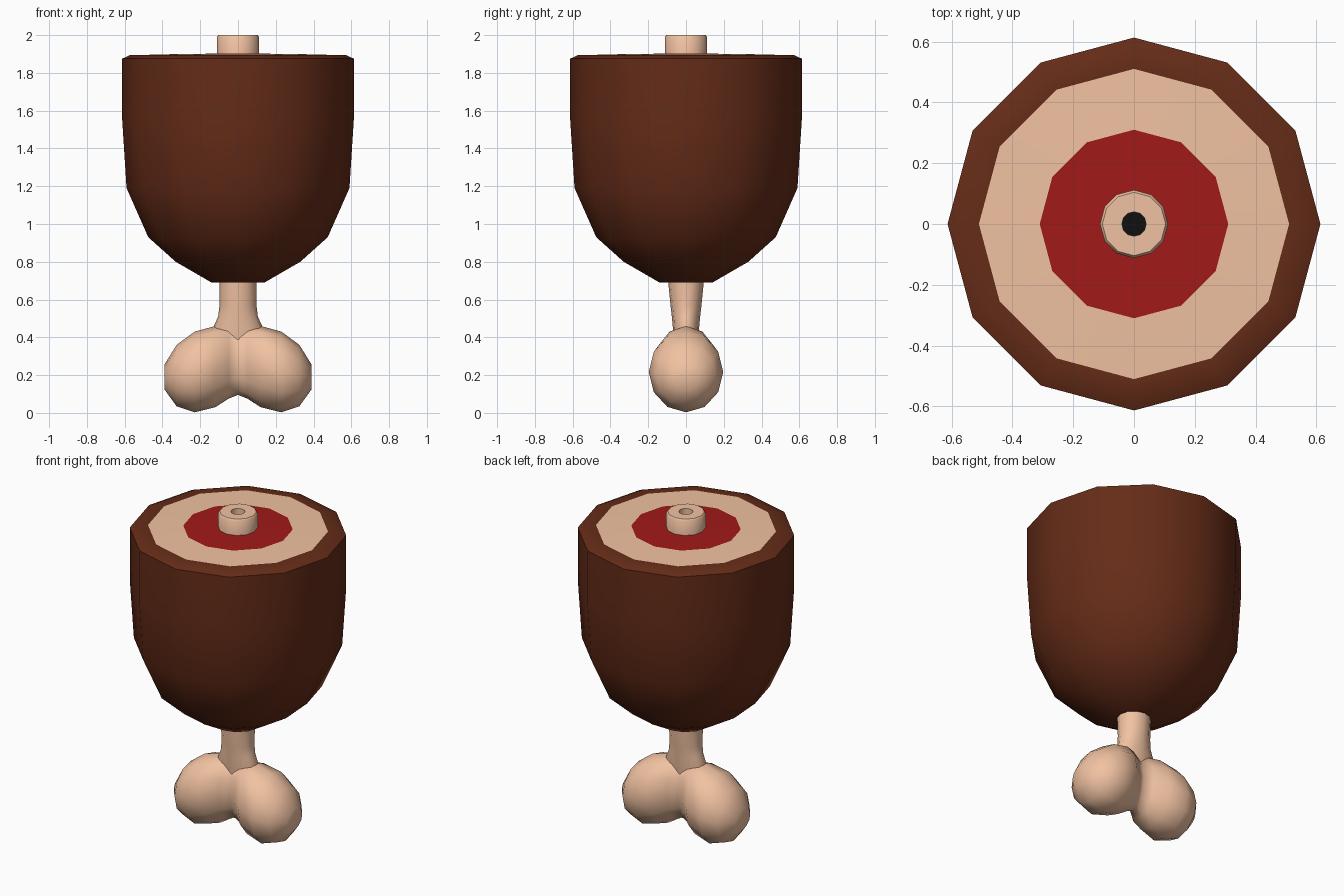
import bpy, bmesh, math
from mathutils import Vector

if "Cube" in bpy.data.objects:
    bpy.data.objects.remove(bpy.data.objects["Cube"])

N = 12


def material(name, rgb):
    m = bpy.data.materials.new(name)
    m.diffuse_color = (*rgb, 1)
    m.use_nodes = True
    m.node_tree.nodes["Principled BSDF"].inputs["Base Color"].default_value = m.diffuse_color
    return m


def loft(name, rings, mat, cap_start=False, cap_end=False, angle=50):
    """Bridge a list of closed point rings into one smooth-shaded mesh."""
    bm = bmesh.new()
    loops = [[bm.verts.new(p) for p in ring] for ring in rings]
    for a, b in zip(loops, loops[1:]):
        for i in range(N):
            j = (i + 1) % N
            bm.faces.new((a[i], a[j], b[j], b[i]))
    if cap_start:
        bm.faces.new(loops[0][::-1])
    if cap_end:
        bm.faces.new(loops[-1])
    mesh = bpy.data.meshes.new(name)
    bm.to_mesh(mesh)
    bm.free()
    ob = bpy.data.objects.new(name, mesh)
    bpy.context.collection.objects.link(ob)
    mesh.materials.append(mat)
    bpy.ops.object.select_all(action='DESELECT')
    ob.select_set(True)
    bpy.context.view_layer.objects.active = ob
    bpy.ops.object.shade_smooth_by_angle(angle=math.radians(angle))
    return ob


def ring_z(rx, ry, z):
    return [Vector((rx * math.cos(t), ry * math.sin(t), z))
            for t in (2 * math.pi * i / N for i in range(N))]


def ring_x(x, low, high, ry):
    c, rz = (low + high) / 2, (high - low) / 2
    return [Vector((x, ry * math.cos(t), c + rz * math.sin(t)))
            for t in (2 * math.pi * i / N for i in range(N))]


skin_mat = material("roasted_skin", (0.13, 0.025, 0.009))
bone_mat = material("bone", (0.88, 0.54, 0.36))
meat_mat = material("raw_meat", (0.36, 0.01, 0.01))
dark_mat = material("marrow", (0.005, 0.005, 0.005))

# Skin: rounded cup with a bevelled rim
skin = [(0.14, 0.69), (0.33, 0.80), (0.475, 0.93), (0.59, 1.19),
        (0.613, 1.55), (0.613, 1.875), (0.57, 1.895), (0.51, 1.895)]
loft("skin", [ring_z(r, r, z) for r, z in skin], skin_mat, cap_start=True)

# Cut face: fat ring and red meat ring
loft("fat_ring", [ring_z(r, r, z) for r, z in ((0.51, 1.895), (0.31, 1.9))], bone_mat)
loft("meat_ring", [ring_z(r, r, z) for r, z in ((0.31, 1.9), (0.10, 1.902))], meat_mat)

# Bone shaft: flared foot, bevelled top, hollow end
shaft = [(0.12, 0.06, 0.36), (0.13, 0.07, 0.455), (0.105, 0.075, 0.51),
         (0.098, 0.082, 0.57), (0.098, 0.095, 0.70), (0.112, 0.112, 1.88),
         (0.112, 0.112, 1.99), (0.104, 0.104, 2.0), (0.04, 0.04, 2.0),
         (0.04, 0.04, 1.92)]
loft("bone_shaft", [ring_z(*s) for s in shaft], bone_mat, cap_start=True)
loft("marrow", [ring_z(0.042, 0.042, z) for z in (1.91, 1.925)], dark_mat, cap_end=True)

# Bone knuckle: two mirrored lobes lofted along x, narrow in the middle
lobe = [(0.05, 0.075, 0.46, 0.115), (0.12, 0.03, 0.46, 0.172), (0.23, 0.003, 0.43, 0.197),
        (0.325, 0.035, 0.36, 0.16), (0.39, 0.125, 0.255, 0.075)]
stations = [(-x, *rest) for x, *rest in lobe[::-1]] + [(0, 0.095, 0.45, 0.085)] + lobe
loft("bone_knuckle", [ring_x(*s) for s in stations], bone_mat, True, True, angle=80)
